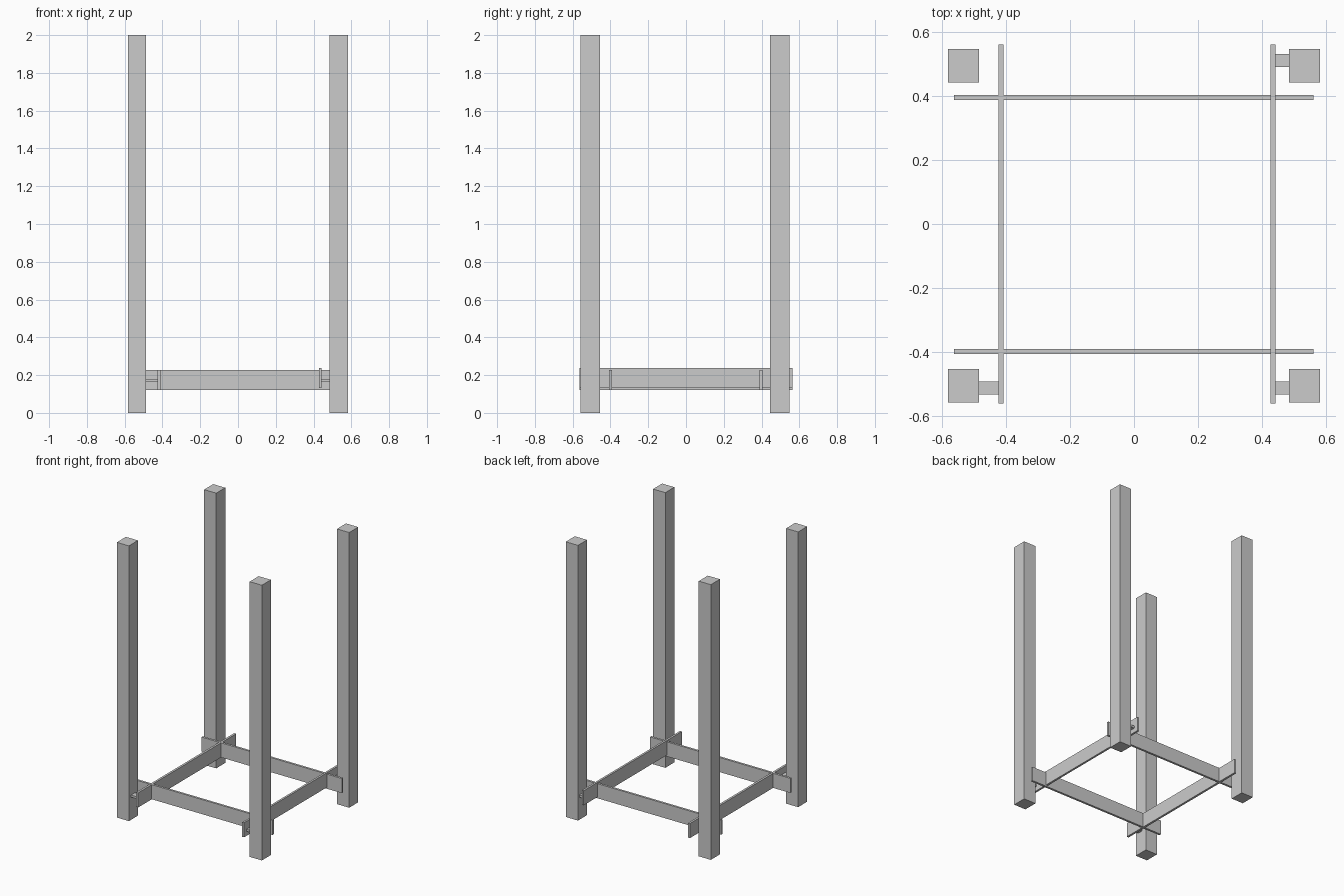
import bpy

if "Cube" in bpy.data.objects:
    bpy.data.objects.remove(bpy.data.objects["Cube"])


def box(name, x, y, z):
    """Axis-aligned box from (min, max) ranges."""
    bpy.ops.mesh.primitive_cube_add(size=1, location=[sum(r) / 2 for r in (x, y, z)])
    ob = bpy.context.object
    ob.name = name
    ob.scale = [r[1] - r[0] for r in (x, y, z)]
    bpy.ops.object.transform_apply(location=False, rotation=False, scale=True)
    return ob


# Four corner posts
sides_x = {"left": (-0.583, -0.486), "right": (0.485, 0.583)}
sides_y = {"front": (-0.559, -0.455), "back": (0.444, 0.548)}
for sx, x in sides_x.items():
    for sy, y in sides_y.items():
        box(f"{sy}_{sx}_post", x, y, (0, 2))

# Rails running left to right
box("front_rail", (-0.564, 0.563), (-0.408, -0.392), (0.122, 0.228))
box("back_rail", (-0.564, 0.563), (0.388, 0.404), (0.122, 0.228))

# Rails running front to back, the right one slightly higher
box("left_rail", (-0.425, -0.409), (-0.563, 0.563), (0.121, 0.227))
box("right_rail", (0.428, 0.443), (-0.563, 0.563), (0.132, 0.238))

# Flat pegs joining posts to side rails (none at the back left)
front_y, back_y = (-0.534, -0.493), (0.492, 0.533)
box("front_left_peg", (-0.487, -0.424), front_y, (0.164, 0.180))
box("front_right_peg", (0.442, 0.486), front_y, (0.164, 0.180))
box("back_right_peg", (0.442, 0.486), back_y, (0.164, 0.180))
